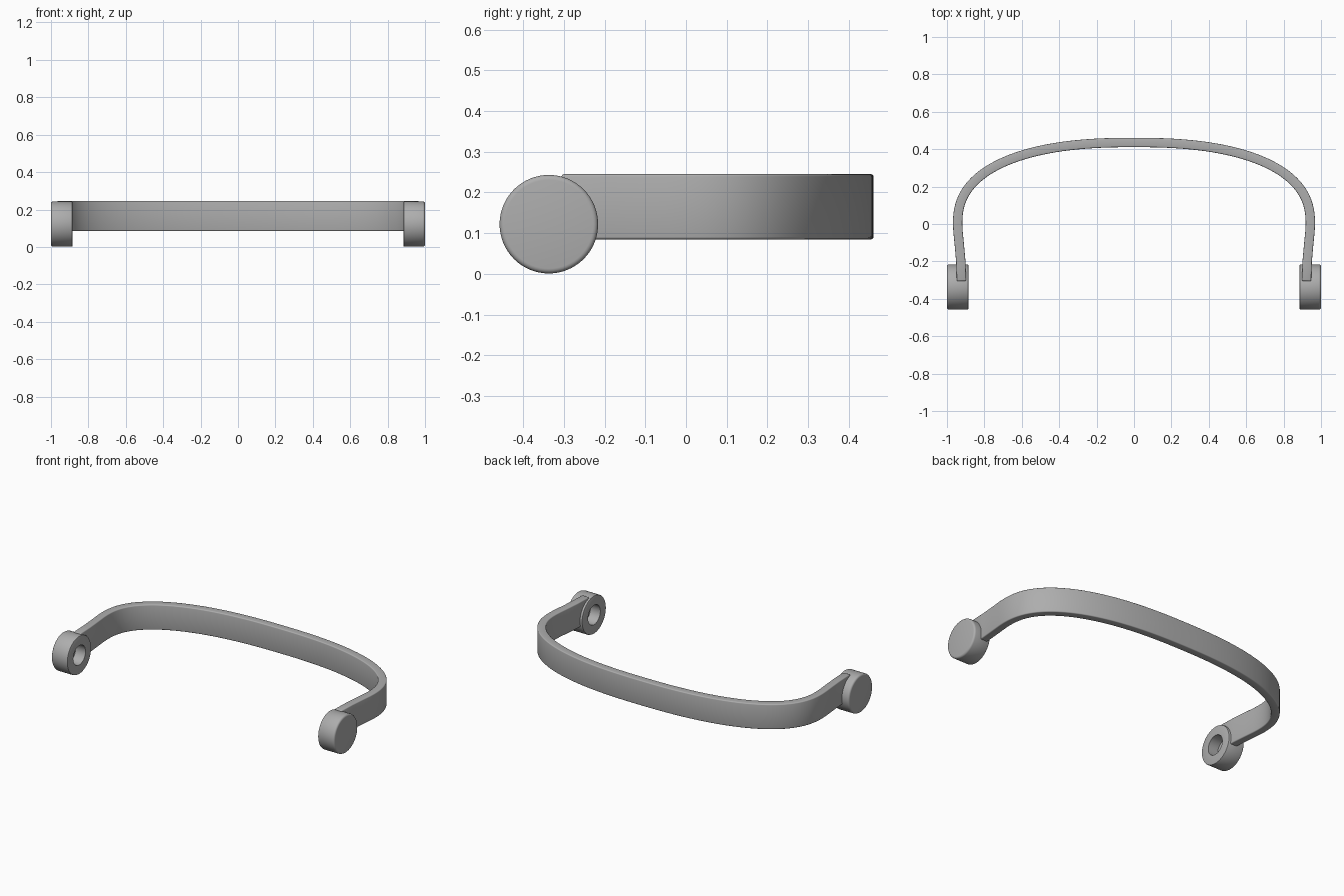
import bpy, bmesh, math
from mathutils import Matrix, Vector

cube = bpy.data.objects.get("Cube")
if cube:
    bpy.data.objects.remove(cube, do_unlink=True)

GREY = (0.42, 0.42, 0.42, 1)
mat = bpy.data.materials.new("plain grey")
mat.use_nodes = True
mat.diffuse_color = GREY
mat.node_tree.nodes["Principled BSDF"].inputs["Base Color"].default_value = GREY

HUB_Y, HUB_Z, HUB_R, HOLE_R = -0.337, 0.122, 0.121, 0.062


def make_object(name, bm):
    bmesh.ops.recalc_face_normals(bm, faces=bm.faces)
    mesh = bpy.data.meshes.new(name)
    bm.to_mesh(mesh)
    bm.free()
    mesh.materials.append(mat)
    ob = bpy.data.objects.new(name, mesh)
    bpy.context.collection.objects.link(ob)
    return ob


def smooth(ob):
    bpy.ops.object.select_all(action="DESELECT")
    bpy.context.view_layer.objects.active = ob
    ob.select_set(True)
    bpy.ops.object.shade_smooth_by_angle(angle=math.radians(35))


# Bowed band: two straight legs joined by a squarish half ellipse
def bow_point(t):
    c, s, e = math.cos(t), math.sin(t), 2 / 2.4
    return (math.copysign(abs(c) ** e, c) * 0.943, 0.436 * max(s, 0) ** e)


leg = [(0.922, -0.305), (0.926, -0.2), (0.934, -0.11), (0.941, -0.04)]
steps = 72
path = leg + [bow_point(math.pi * i / steps) for i in range(steps + 1)]
path += [(-x, y) for x, y in reversed(leg)]

bm = bmesh.new()
columns = [[bm.verts.new((x, y, z)) for z in (0.085, 0.245)] for x, y in path]
for a, b in zip(columns, columns[1:]):
    bm.faces.new((a[0], b[0], b[1], a[1]))
band = make_object("bowed_band", bm)
solid = band.modifiers.new("thickness", "SOLIDIFY")
solid.thickness = 0.05
solid.offset = 0
solid.use_even_offset = True
bevel = band.modifiers.new("soft edges", "BEVEL")
bevel.width = 0.006
bevel.segments = 3
bevel.limit_method = "ANGLE"
bevel.angle_limit = math.radians(60)
smooth(band)

# Round end hubs, lathed around x, with a blind socket on the inner face
r = 0.012
rim = [(1 - r + r * math.sin(a), HUB_R - r + r * math.cos(a))
       for a in (math.pi / 2 * i / 4 for i in range(5))]
inner = [(0.885 + 0.005 * (1 - math.sin(a)), HUB_R - 0.005 * (1 - math.cos(a)))
         for a in (math.pi / 2 * i / 3 for i in range(4))]
profile = [(0.955, 0), (0.955, HOLE_R), (0.885, HOLE_R)]
profile += inner[::-1] + rim + [(1, 0)]
profile = [(0.955, 0), (0.955, HOLE_R), (0.885, HOLE_R), (0.885, HUB_R - 0.005),
           (0.8865, HUB_R - 0.0015), (0.89, HUB_R)] + rim + [(1, 0)]

for side, label in ((1, "left"), (-1, "right")):
    bm = bmesh.new()
    verts = [bm.verts.new((side * x, HUB_Y, HUB_Z + rad)) for x, rad in profile]
    edges = [bm.edges.new(pair) for pair in zip(verts, verts[1:])]
    bmesh.ops.spin(bm, geom=verts + edges, cent=(0, HUB_Y, HUB_Z), axis=(1, 0, 0),
                   angle=2 * math.pi, steps=64)
    bmesh.ops.remove_doubles(bm, verts=bm.verts, dist=0.0001)
    smooth(make_object(label + "_hub", bm))

    # Keeps the band clear of the socket
    bm = bmesh.new()
    place = Matrix.Translation(Vector((side * 0.915, HUB_Y, HUB_Z)))
    bmesh.ops.create_cone(bm, cap_ends=True, segments=64, radius1=HOLE_R + 0.001,
                          radius2=HOLE_R + 0.001, depth=0.08,
                          matrix=place @ Matrix.Rotation(math.pi / 2, 4, "Y"))
    cutter = make_object(label + "_socket_cutter", bm)
    cutter.hide_render = True
    cutter.hide_viewport = True
    cut = band.modifiers.new(label + " socket", "BOOLEAN")
    cut.operation = "DIFFERENCE"
    cut.object = cutter
